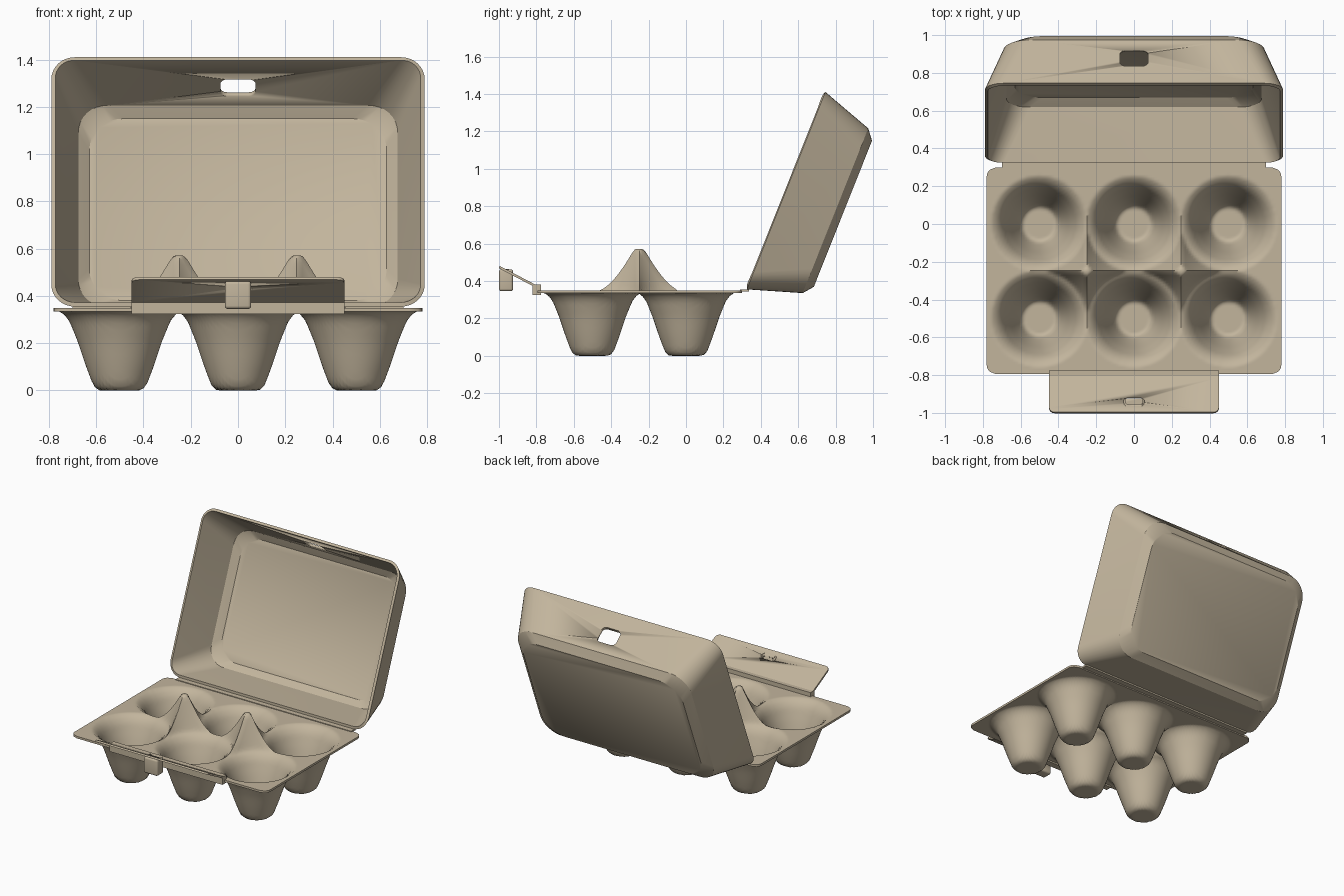
import bpy, bmesh, math
from mathutils import Matrix, Vector

if "Cube" in bpy.data.objects:
    bpy.data.objects.remove(bpy.data.objects["Cube"])

pulp = bpy.data.materials.new("beige_pulp")
pulp.diffuse_color = (0.54, 0.46, 0.335, 1)
pulp.use_nodes = True
pulp.node_tree.nodes["Principled BSDF"].inputs["Base Color"].default_value = pulp.diffuse_color


def finish(name, bm, angle=30, thickness=0, matrix=None):
    """Turn a bmesh into a smooth-shaded object, optionally thickened inward."""
    me = bpy.data.meshes.new(name)
    bm.to_mesh(me)
    bm.free()
    ob = bpy.data.objects.new(name, me)
    bpy.context.collection.objects.link(ob)
    me.materials.append(pulp)
    if matrix:
        ob.matrix_world = matrix
    bpy.ops.object.select_all(action='DESELECT')
    ob.select_set(True)
    bpy.context.view_layer.objects.active = ob
    if thickness:
        mod = ob.modifiers.new("shell", 'SOLIDIFY')
        mod.thickness, mod.offset = thickness, -1
        bpy.ops.object.modifier_apply(modifier=mod.name)
    bpy.ops.object.shade_smooth_by_angle(angle=math.radians(angle))
    return ob


def box(name, center, size, matrix=None, round_axis=None, radius=0.0):
    """Box; edges along round_axis (or all edges if 'ALL') are rounded."""
    bm = bmesh.new()
    bmesh.ops.create_cube(bm, size=1)
    bmesh.ops.scale(bm, vec=size, verts=bm.verts)
    bmesh.ops.translate(bm, vec=center, verts=bm.verts)
    if radius:
        edges = [e for e in bm.edges if round_axis == 'ALL' or
                 abs((e.verts[0].co - e.verts[1].co)[round_axis]) > 1e-5]
        bmesh.ops.bevel(bm, geom=edges, offset=radius, segments=4,
                        profile=0.5, affect='EDGES')
    return finish(name, bm, matrix=matrix)


def cut(target, cutter):
    """Cut one object out of another and hide the cutter."""
    bpy.context.view_layer.objects.active = target
    mod = target.modifiers.new("cut", 'BOOLEAN')
    mod.operation, mod.solver, mod.object = 'DIFFERENCE', 'EXACT', cutter
    bpy.context.view_layer.update()
    bpy.ops.object.modifier_apply(modifier=mod.name)
    cutter.hide_render = True


# --- Tray: one sheet pressed into six cups and two posts ---
TOP = 0.35
CUP = [(0, .015), (.085, .015), (.1, .03), (.13, .11), (.165, .215),
       (.2, .3), (.225, .332), (.25, .348), (.335, .575), (9, 25)]
CUPS = [(x, y) for x in (-.5, 0, .5) for y in (-.5, 0)]
POSTS = [(-.25, -.25), (.25, -.25)]


def cup_height(r):
    for (r0, z0), (r1, z1) in zip(CUP, CUP[1:]):
        if r <= r1:
            return z0 + (z1 - z0) * (r - r0) / (r1 - r0)


def tray_height(x, y):
    post = min(math.hypot(x - a, y - b) for a, b in POSTS)
    cup = min(math.hypot(x - a, y - b) for a, b in CUPS)
    cone = min(.572, .572 - 1.22 * (post - .02))
    return min(max(TOP, cone), cup_height(cup))


W, Y0, Y1, R = .78, -.795, .30, .05
NX, NY = 126, 88
bm = bmesh.new()
grid = []
for j in range(NY + 1):
    y = Y0 + (Y1 - Y0) * j / NY
    edge = max(0, R - min(y - Y0, Y1 - y))
    half = W - R + math.sqrt(max(0, R * R - edge * edge))   # rounded corners
    row = []
    for i in range(NX + 1):
        x = W * (2 * i / NX - 1)
        if abs(x) > .7:
            x = math.copysign(.7 + (abs(x) - .7) * (half - .7) / (W - .7), x)
        row.append(bm.verts.new((x, y, tray_height(x, y))))
    grid.append(row)
for j in range(NY):
    for i in range(NX):
        bm.faces.new((grid[j][i], grid[j][i + 1], grid[j + 1][i + 1], grid[j + 1][i]))
finish("tray", bm, angle=50, thickness=.015)

# --- Hinge strip between tray and lid ---
box("hinge", (0, .313, .349), (1.4, .05, .012))

# --- Lid: tapered rounded tub, tilted open ---
lid_matrix = Matrix(((1, 0, 0, 0), (0, .370, -.929, .325),
                     (0, .929, .370, .355), (0, 0, 0, 1)))


def rounded_ring(bm, half_x, u0, u1, r, z, steps=8):
    ring = []
    corners = [(half_x - r, u1 - r), (r - half_x, u1 - r),
               (r - half_x, u0 + r), (half_x - r, u0 + r)]
    for k, (cx, cy) in enumerate(corners):
        for s in range(steps + 1):
            a = math.pi / 2 * (k + s / steps)
            ring.append(bm.verts.new((cx + r * math.cos(a), cy + r * math.sin(a), z)))
    return ring


bm = bmesh.new()
rings = [rounded_ring(bm, .79, 0, 1.136, .10, 0),
         rounded_ring(bm, .69, .092, 1.04, .14, -.285),
         rounded_ring(bm, .635, .145, .986, .15, -.328)]
for a, b in zip(rings, rings[1:]):
    for i in range(len(a)):
        j = (i + 1) % len(a)
        bm.faces.new((a[i], b[i], b[j], a[j]))
bm.faces.new(rings[-1][::-1])
lid = finish("lid", bm, thickness=.018, matrix=lid_matrix)

# Latch window in the lid's front wall
window = box("window_cutter", (0, 1.08, -.165), (.15, .2, .105), lid_matrix, 1, .03)
cut(lid, window)

# --- Front flap with its fold and latch button ---
box("flap_fold", (0, -.797, .352), (.9, .045, .056))
slope = Matrix.Translation((0, -.79, .365)) @ Matrix.Rotation(-math.atan2(.11, .21), 4, 'X')
flap = box("flap", (0, -.118, 0), (.9, .236, .013), slope, 2, .03)
button = box("latch_button", (0, -.962, .404), (.112, .075, .118), None, 'ALL', .014)
slot = box("slot_cutter", (0, -.937, .47), (.09, .03, .12), None, 2, .008)
cut(flap, slot)
cut(button, slot)
for cutter in (window, slot):
    bpy.data.objects.remove(cutter)
